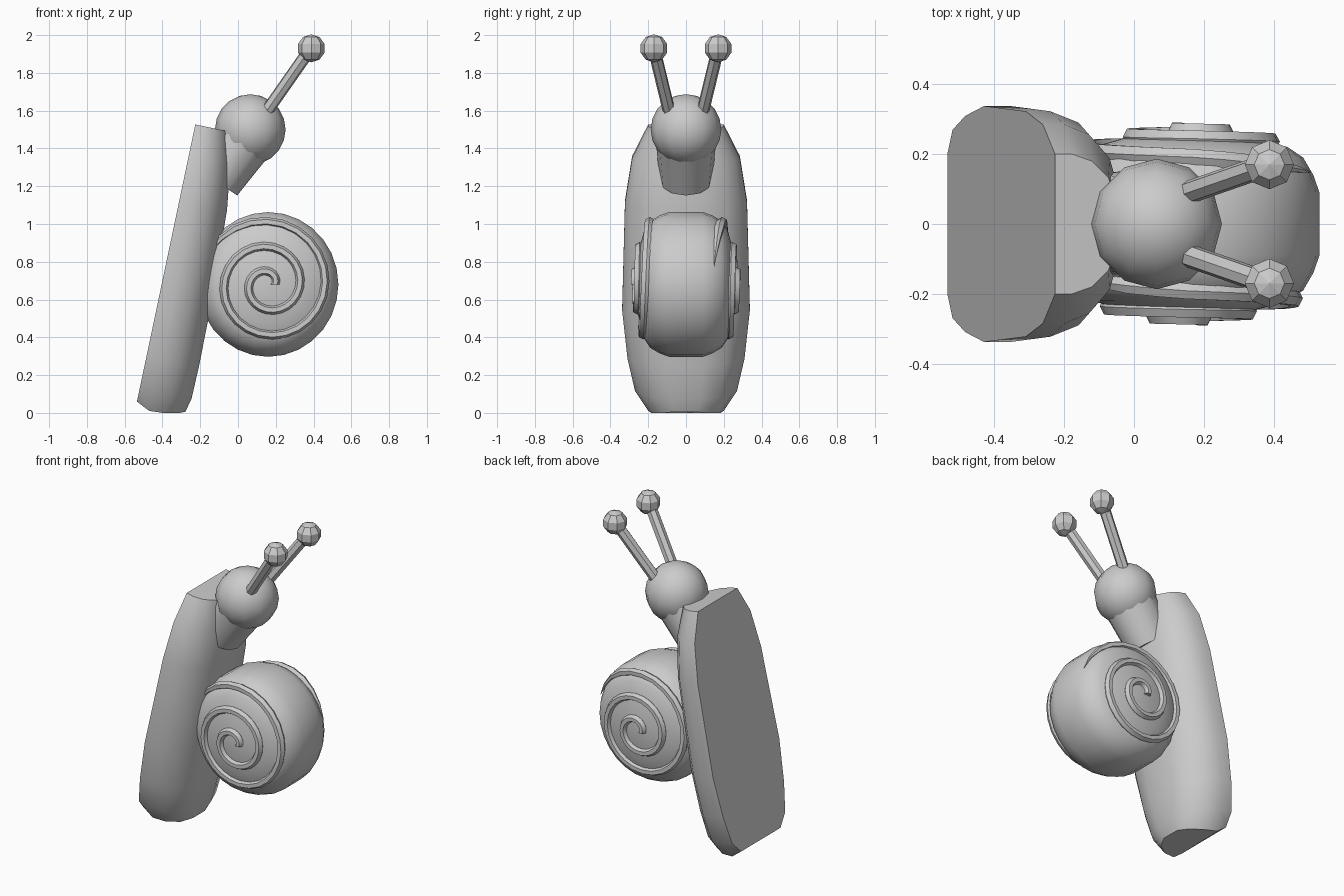
import bpy, bmesh, math
from mathutils import Vector, Matrix

if "Cube" in bpy.data.objects:
    bpy.data.objects.remove(bpy.data.objects["Cube"])

grey = bpy.data.materials.new("plain grey")
grey.diffuse_color = (0.6, 0.6, 0.6, 1)
grey.use_nodes = True
grey.node_tree.nodes["Principled BSDF"].inputs["Base Color"].default_value = grey.diffuse_color


def finish(name, bm, smooth=None):
    bmesh.ops.recalc_face_normals(bm, faces=bm.faces[:])
    me = bpy.data.meshes.new(name)
    bm.to_mesh(me)
    bm.free()
    me.materials.append(grey)
    ob = bpy.data.objects.new(name, me)
    bpy.context.collection.objects.link(ob)
    if smooth:
        bpy.ops.object.select_all(action='DESELECT')
        ob.select_set(True)
        bpy.context.view_layer.objects.active = ob
        bpy.ops.object.shade_smooth_by_angle(angle=math.radians(smooth))
    return ob


def loft(rings, closed=True, caps=True):
    """Skin a list of point rings into a bmesh."""
    bm = bmesh.new()
    rows = [[bm.verts.new(p) for p in r] for r in rings]
    n = len(rows[0])
    for a, b in zip(rows, rows[1:]):
        for i in range(n):
            j = (i + 1) % n
            bm.faces.new((a[i], a[j], b[j], b[i]))
    if caps:
        bm.faces.new(rows[0])
        bm.faces.new(rows[-1])
    return bm


def cone(name, p, q, r1, r2, sides, smooth=None):
    p, q = Vector(p), Vector(q)
    d = q - p
    m = Matrix.Translation((p + q) / 2) @ d.to_track_quat('Z', 'Y').to_matrix().to_4x4()
    bm = bmesh.new()
    bmesh.ops.create_cone(bm, cap_ends=True, segments=sides, radius1=r1, radius2=r2,
                          depth=d.length, matrix=m)
    return finish(name, bm, smooth)


def ball(name, c, r, seg, rings, smooth=None):
    bm = bmesh.new()
    bmesh.ops.create_uvsphere(bm, u_segments=seg, v_segments=rings, radius=r,
                              matrix=Matrix.Translation(c))
    return finish(name, bm, smooth)


# Body: leaning slab with a flat sole and a rounded front
up = Vector((0.206, 0, 0.978))
out = Vector((0.978, 0, -0.206))
base = Vector((-0.535, 0, 0.06))
# distance along sole, half width, thickness
stations = [(0, 0.2, 0.262), (0.073, 0.27, 0.28), (0.25, 0.31, 0.283), (0.51, 0.338, 0.28),
            (1.09, 0.323, 0.258), (1.33, 0.285, 0.225), (1.5, 0.2, 0.18)]
# depth share, width share, tail bulge
section = [(0, 1, 0), (0.28, 1.0, -0.035), (0.6, 0.9, -0.03), (0.87, 0.66, -0.015),
           (1, 0.3, 0)]
rings = []
for k, (s, w, t) in enumerate(stations):
    half = [(d * t, f * w, s + (b if k == 0 else 0)) for d, f, b in section]
    loop = half + [(d, -y, z) for d, y, z in reversed(half)]
    rings.append([base + up * z + out * d + Vector((0, y, 0)) for d, y, z in loop])
finish("body", loft(rings), 40)

# Neck and head
cone("neck", (-0.12, 0, 1.23), (0.065, 0, 1.5), 0.14, 0.165, 12, 40)
ball("head", (0.065, 0, 1.5), 0.187, 12, 10, 60)

# Feelers with eyes
for side, word in ((-1, "front"), (1, "back")):
    cone(word + "_feeler", (0.14, side * 0.085, 1.58), (0.385, side * 0.17, 1.93),
         0.034, 0.034, 7)
    ball(word + "_eye", (0.388, side * 0.17, 1.93), 0.074, 8, 5)

# Shell: barrel with domed sides
C = Vector((0.16, 0, 0.68))
profile = [(0.03, 0.268), (0.1, 0.262), (0.2, 0.245), (0.29, 0.22), (0.335, 0.19),
           (0.365, 0.14), (0.383, 0.09)]
full = [(r, -y) for r, y in profile] + [(r, y) for r, y in reversed(profile)]
N = 28
rings = [[C + Vector((0.97 * r * math.cos(2 * math.pi * i / N), y,
                      r * math.sin(2 * math.pi * i / N))) for i in range(N)] for r, y in full]
finish("shell", loft(rings), 30)


def shell_y(r):
    pts = [(0, 0.268)] + profile
    for (r0, y0), (r1, y1) in zip(pts, pts[1:]):
        if r <= r1:
            return y0 + (y1 - y0) * (r - r0) / (r1 - r0)
    return profile[-1][1]


# Raised spiral ridge on each side, the back one turned half round
def spiral(name, turn):
    rings = []
    steps = 60
    for i in range(steps + 1):
        u = i / steps
        a = math.radians(885 * u)
        r = 0.035 + 0.325 * u
        k = min(1, (1 - u) / 0.05 + 0.05)
        radial = Vector((math.cos(a), 0, math.sin(a)))
        mid = radial * r + Vector((0, -shell_y(r), 0))
        ring = []
        for j in range(6):
            b = 2 * math.pi * j / 6
            ring.append(C + turn @ (mid + radial * 0.024 * k * math.cos(b)
                                    + Vector((0, -0.027 * k * math.sin(b), 0))))
        rings.append(ring)
    finish(name, loft(rings), 40)


spiral("front_spiral", Matrix.Identity(3))
spiral("back_spiral", Matrix.Rotation(math.pi, 3, 'Z'))
